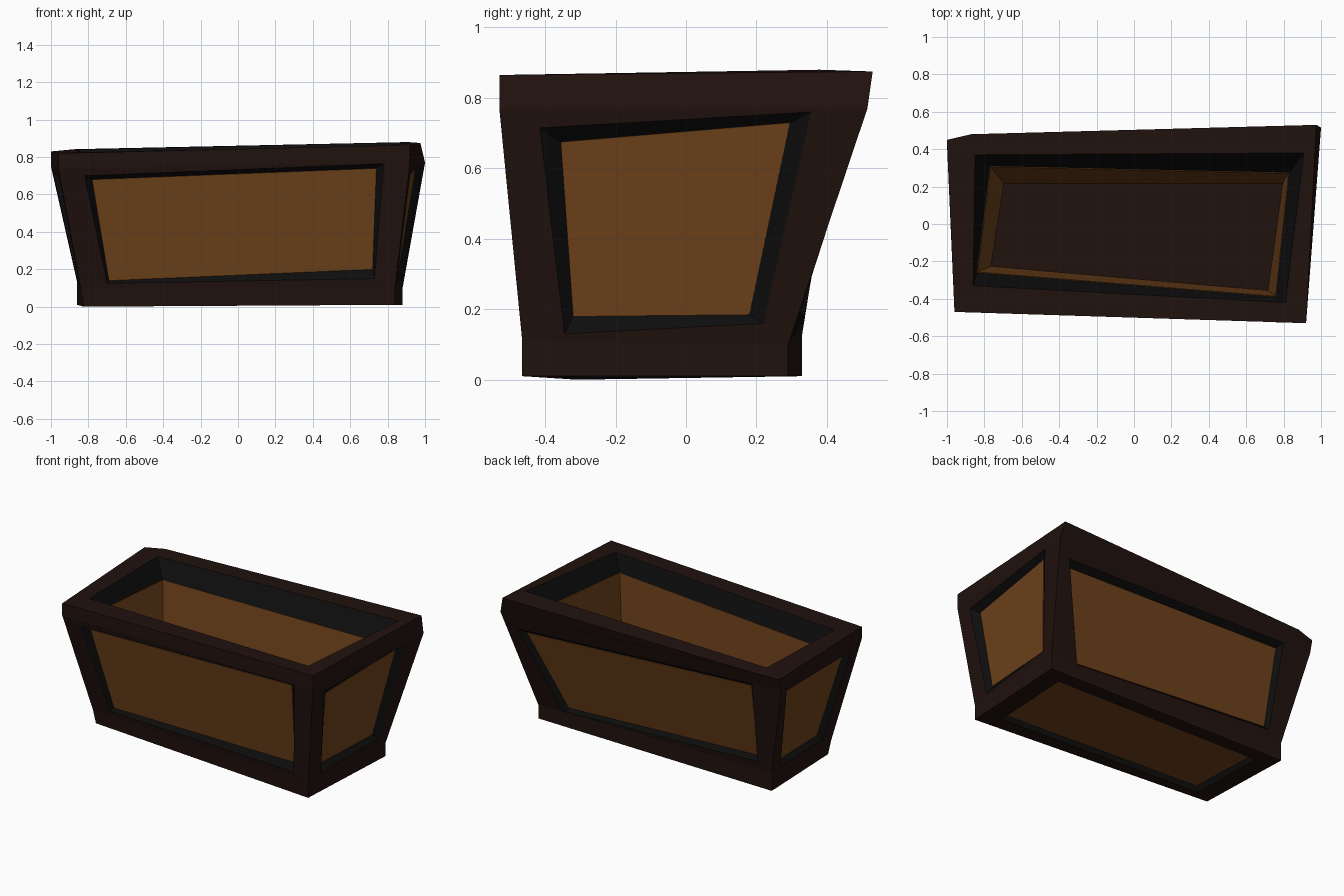
import bpy, bmesh
from mathutils import Vector as V

if "Cube" in bpy.data.objects:
    bpy.data.objects.remove(bpy.data.objects["Cube"])

def mat(name, c):
    m = bpy.data.materials.new(name)
    m.diffuse_color = (*c, 1)
    m.use_nodes = True
    m.node_tree.nodes["Principled BSDF"].inputs["Base Color"].default_value = m.diffuse_color
    return m

WOOD = mat("dark_frame", (0.015, 0.006, 0.0045))
SHADOW = mat("recess", (0.0045, 0.004, 0.004))
PANEL = mat("brown_panel", (0.16, 0.056, 0.011))

def add_object(name, faces, mats):
    """faces: list of (points, material index); welded into a closed mesh."""
    bm = bmesh.new()
    for pts, mi in faces:
        bm.faces.new([bm.verts.new(p) for p in pts]).material_index = mi
    bmesh.ops.remove_doubles(bm, verts=bm.verts, dist=1e-4)
    bmesh.ops.recalc_face_normals(bm, faces=bm.faces)
    me = bpy.data.meshes.new(name)
    bm.to_mesh(me)
    bm.free()
    for m in mats:
        me.materials.append(m)
    ob = bpy.data.objects.new(name, me)
    bpy.context.collection.objects.link(ob)

def ring(a, b, mi):
    n = len(a)
    return [((a[i], a[(i + 1) % n], b[(i + 1) % n], b[i]), mi) for i in range(n)]

def slab(name, q, t=0.004):
    """Thin board centred on a quad."""
    n = (q[2] - q[0]).cross(q[3] - q[1]).normalized() * t
    a, b = [p + n for p in q], [p - n for p in q]
    add_object(name, [(a, 0), (b, 0)] + ring(a, b, 0), [PANEL])

# Corner posts, each as four points from foot to rim
FL = [V(p) for p in ((-.825, -.31, 0), (-.84, -.32, .09), (-.96, -.47, .74), (-.96, -.47, .82))]
FR = [V(p) for p in ((.84, -.465, .01), (.84, -.465, .11), (.92, -.53, .77), (.92, -.53, .865))]
BR = [V(p) for p in ((.88, .29, .01), (.88, .29, .10), (1.0, .515, .77), (.975, .53, .875))]
BL = [V(p) for p in ((-.86, .33, .01), (-.86, .33, .13), (-1.0, .43, .75), (-1.0, .45, .83))]
KNUCKLE = V((-.87, .48, .842))  # bend in the rim beside the back left corner

def on_side(L, R, axis, u, z, depth):
    """Point on a sloped side, pushed inward by depth."""
    l, r = (c[1].lerp(c[2], (z - c[1].z) / (c[2].z - c[1].z)) for c in (L, R))
    p = l.lerp(r, (u - l[axis]) / (r[axis] - l[axis]))
    p[axis], p.z = u, z
    other = 1 - axis
    p[other] -= depth if p[other] > 0 else -depth
    return p

# Side openings (u, z): outer edge then panel edge; top left, top right, bottom right, bottom left
SIDES = {
    "front": (FL, FR, 0, ((-.82, .70), (.78, .77), (.73, .15), (-.70, .125)),
              ((-.78, .68), (.74, .74), (.72, .20), (-.69, .14))),
    "right": (FR, BR, 1, ((-.415, .715), (.355, .76), (.22, .16), (-.345, .13)),
              ((-.355, .675), (.295, .73), (.18, .185), (-.32, .18))),
    "back": (BR, BL, 0, ((.90, .67), (-.79, .74), (-.76, .18), (.69, .10)),
             ((.86, .64), (-.76, .71), (-.745, .21), (.67, .13))),
    "left": (BL, FL, 1, ((.36, .72), (-.36, .70), (-.22, .14), (.24, .14)),
             ((.32, .69), (-.32, .67), (-.19, .17), (.21, .17))),
}
faces = []
for name, (L, R, ax, outer, inner) in SIDES.items():
    o = [on_side(L, R, ax, u, z, 0) for u, z in outer]
    i = [on_side(L, R, ax, u, z, 0.035) for u, z in inner]
    top = (L[3], KNUCKLE, R[3], R[2], L[2]) if name == "back" else (L[3], R[3], R[2], L[2])
    faces += [(top, 0), ((L[1], R[1], R[0], L[0]), 0)]
    faces += ring([L[2], R[2], R[1], L[1]], o, 0) + ring(o, i, 1) + [(i, 1)]
    slab(name + "_panel", i)

# Rim, sloped inner lip, inner walls and floor
posts = (FL, FR, BR, BL)
rim = [V(p) for p in ((-.86, -.33, .825), (.81, -.42, .86), (.91, .38, .88), (-.85, .37, .84))]
lip = [V(p) for p in ((-.84, -.26, .72), (.76, -.39, .75), (.83, .275, .76), (-.77, .31, .73))]
floor = [V(p) for p in ((-.77, -.23, .28), (.72, -.36, .28), (.80, .22, .28), (-.70, .22, .28))]
rim_faces = ring([c[3] for c in posts], rim, 0)
rim_faces[2] = ((BR[3], KNUCKLE, BL[3], rim[3], rim[2]), 0)
faces += rim_faces + ring(rim, lip, 1) + ring(lip, floor, 0) + [(floor, 0)]
for k, name in enumerate(("front", "right", "back", "left")):
    j = (k + 1) % 4
    slab(name + "_lining", [lip[k], lip[j], floor[j], floor[k]])

# Recessed underside
base = [V(p) for p in ((-.72, -.27, .005), (.72, -.36, .01), (.75, .20, .01), (-.74, .24, .01))]
under = [V((p.x * .97, p.y * .95, .04)) for p in base]
faces += ring([c[0] for c in posts], base, 0) + ring(base, under, 1) + [(under, 1)]
slab("bottom_panel", under)

add_object("frame", faces, [WOOD, SHADOW])
